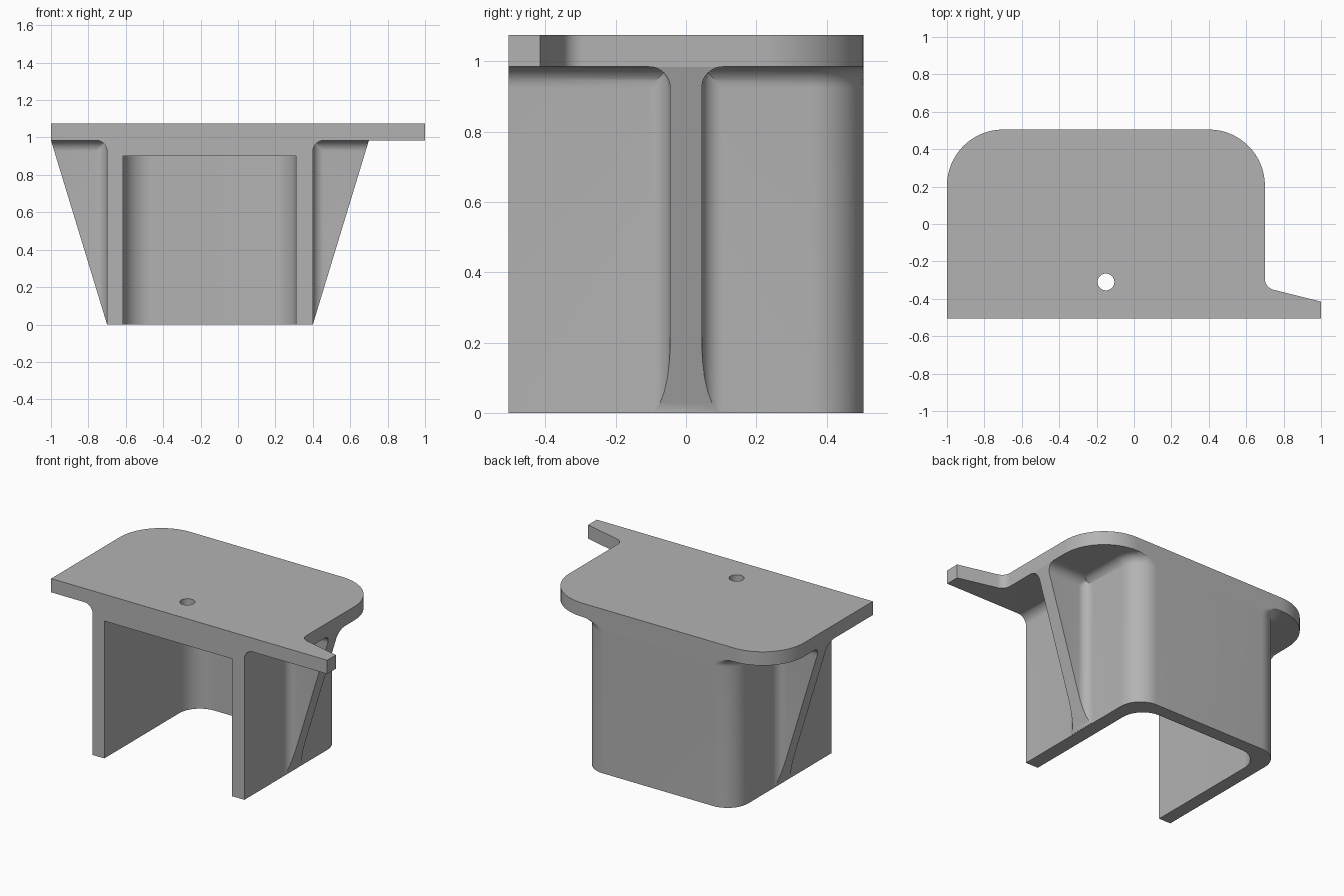
import bpy, bmesh, math
from mathutils import Vector

cube = bpy.data.objects.get("Cube")
if cube:
    bpy.data.objects.remove(cube, do_unlink=True)

grey = bpy.data.materials.new("cast grey")
grey.use_nodes = True
grey.diffuse_color = (0.45, 0.45, 0.45, 1)
grey.node_tree.nodes["Principled BSDF"].inputs["Base Color"].default_value = grey.diffuse_color

BACK, UNDER, TOP = 0.505, 0.985, 1.075
LEFT, RIGHT = 0.4, -0.7       # outer wall faces
FILLET, RIB_HALF = 0.06, 0.045


def rounded(corners, steps=16):
    """Outline with each (x, y, radius) corner rounded."""
    pts = []
    for i, (x, y, r) in enumerate(corners):
        p = Vector((x, y))
        if r == 0:
            pts.append(p)
            continue
        a = (Vector(corners[i - 1][:2]) - p).normalized()
        b = (Vector(corners[(i + 1) % len(corners)][:2]) - p).normalized()
        half = a.angle(b) / 2
        c = p + (a + b).normalized() * r / math.sin(half)
        u, v = p + a * r / math.tan(half) - c, p + b * r / math.tan(half) - c
        turn = u.angle(v)
        for k in range(steps + 1):
            t = k / steps
            pts.append(c + (u * math.sin((1 - t) * turn) + v * math.sin(t * turn)) / math.sin(turn))
    return pts


def loft(name, rings):
    """Closed solid through rings of 3D points."""
    bm = bmesh.new()
    loops = [[bm.verts.new(p) for p in ring] for ring in rings]
    n = len(loops[0])
    for low, high in zip(loops, loops[1:]):
        for i in range(n):
            j = (i + 1) % n
            bm.faces.new((low[i], low[j], high[j], high[i]))
    bm.faces.new(loops[0][::-1])
    bm.faces.new(loops[-1])
    bmesh.ops.remove_doubles(bm, verts=bm.verts, dist=1e-5)
    bmesh.ops.recalc_face_normals(bm, faces=bm.faces)
    mesh = bpy.data.meshes.new(name)
    bm.to_mesh(mesh)
    bm.free()
    obj = bpy.data.objects.new(name, mesh)
    mesh.materials.append(grey)
    bpy.context.collection.objects.link(obj)
    return obj


def prism(name, outline, z0, z1):
    return loft(name, [[(p[0], p[1], z) for p in outline] for z in (z0, z1)])


def combine(target, tool, operation):
    mod = target.modifiers.new(tool.name, 'BOOLEAN')
    mod.object, mod.operation, mod.solver = tool, operation, 'EXACT'
    bpy.context.view_layer.objects.active = target
    bpy.ops.object.modifier_apply(modifier=mod.name)
    bpy.data.objects.remove(tool, do_unlink=True)


def flare(d):
    """Extra width of a concave fillet at distance d from the wall."""
    k = max(0, FILLET - max(d, 0))
    return FILLET - math.sqrt(FILLET ** 2 - k ** 2)


arc = [FILLET * (1 - math.cos(math.pi / 2 * k / 10)) for k in range(11)]

# Top plate with rounded back corners and a tapered tab at the front left
bracket = prism("bracket", rounded([
    (-1, -BACK, 0), (1, -BACK, 0), (1, -0.415, 0), (0.7, -0.34, 0.06),
    (0.7, BACK, 0.3), (-1, BACK, 0.3)]), UNDER, TOP)

# Body block, filleted outward into the plate
rings = []
for z in [0] + [UNDER - d for d in reversed(arc)] + [UNDER + 0.04]:
    f = flare(UNDER - z)
    outline = rounded([(RIGHT - f, -BACK, 0), (LEFT + f, -BACK, 0),
                       (LEFT + f, BACK + f, 0.15 + f), (RIGHT - f, BACK + f, 0.15 + f)])
    rings.append([(p.x, min(p.y, BACK), z) for p in outline])
combine(bracket, loft("body", rings), 'UNION')

# Triangular side ribs with filleted edges
levels = [0.004, 0.015, 0.03, 0.06, 0.1, 0.15, 0.2, 0.5]
levels += [UNDER - d for d in reversed(arc)] + [UNDER + 0.04]
for name, wall, side in (("left_rib", LEFT, 1), ("right_rib", RIGHT, -1)):
    rings = []
    for z in levels:
        reach = 0.3 * min(z / UNDER, 1)
        row = []
        for d in [-0.04] + [min(a, reach * (k + 1) / 12) for k, a in enumerate(arc)] + [reach]:
            row.append((wall + side * d, RIB_HALF + max(flare(d), flare(UNDER - z)), z))
        rings.append(row + [(x, -y, h) for x, y, h in reversed(row)])
    combine(bracket, loft(name, rings), 'UNION')

# Cavity open at the front and bottom
combine(bracket, prism("cavity", rounded([
    (-0.615, -0.7, 0), (0.31, -0.7, 0), (0.31, 0.42, 0.15), (-0.615, 0.42, 0.15)]),
    -0.2, 0.9), 'DIFFERENCE')

# Bolt hole through the roof
hole = [(-0.15 + 0.045 * math.cos(a), -0.31 + 0.045 * math.sin(a))
        for a in (math.tau * k / 32 for k in range(32))]
combine(bracket, prism("bolt_hole", hole, 0.8, 1.2), 'DIFFERENCE')

bpy.ops.object.select_all(action='DESELECT')
bracket.select_set(True)
bpy.context.view_layer.objects.active = bracket
bpy.ops.object.shade_smooth_by_angle(angle=math.radians(30))
